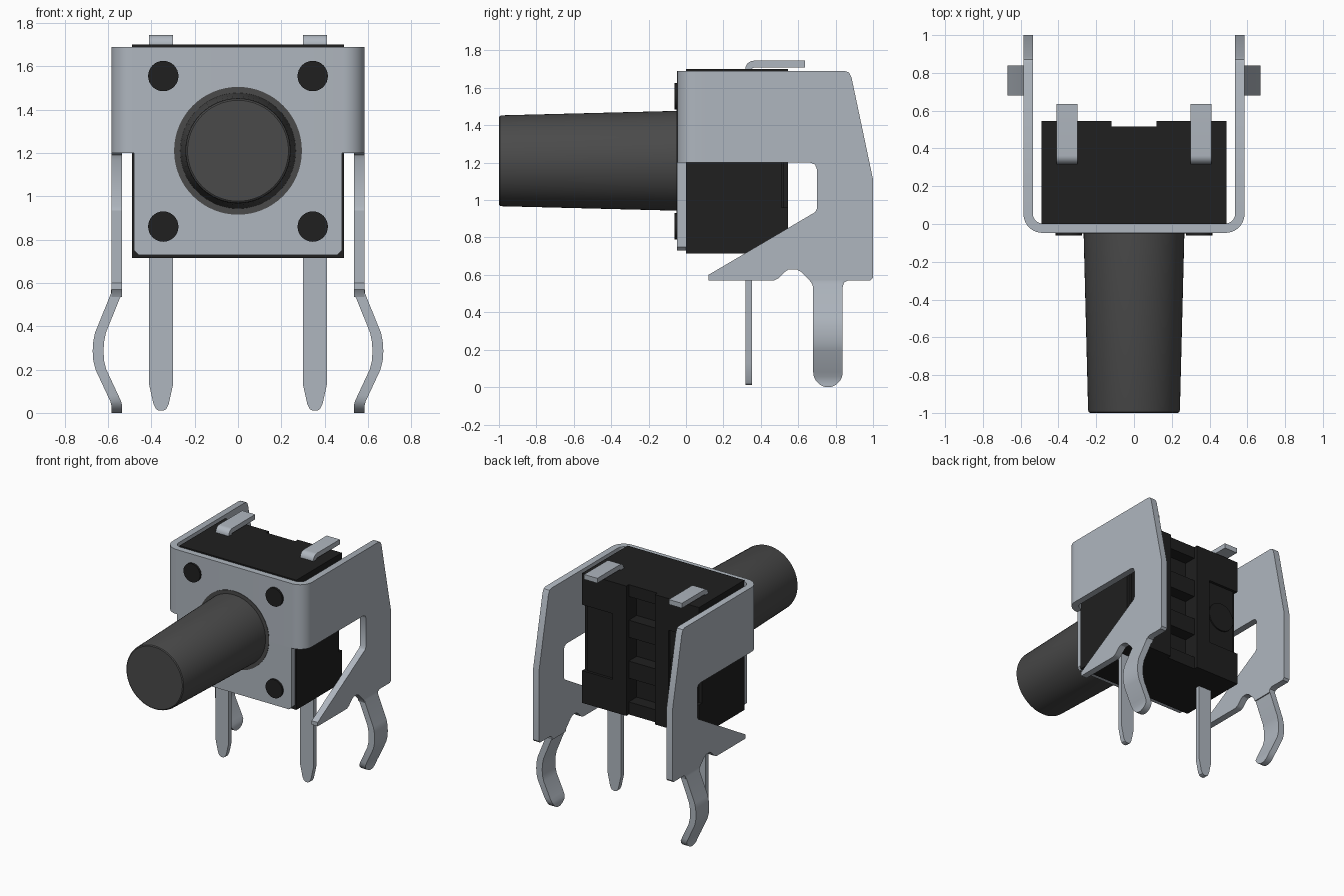
import bpy, bmesh, math

if "Cube" in bpy.data.objects:
    bpy.data.objects.remove(bpy.data.objects["Cube"])


def material(name, rgb):
    m = bpy.data.materials.new(name)
    m.use_nodes = True
    m.diffuse_color = (*rgb, 1)
    m.node_tree.nodes["Principled BSDF"].inputs["Base Color"].default_value = (*rgb, 1)
    return m


steel = material("brushed steel", (0.43, 0.47, 0.52))
black = material("black plastic", (0.014, 0.014, 0.014))
grey = material("dark grey plastic", (0.068, 0.068, 0.068))


def loft(name, rings, mat):
    """Closed solid through rings that share one point count."""
    bm = bmesh.new()
    loops = [[bm.verts.new(p) for p in ring] for ring in rings]
    for a, b in zip(loops, loops[1:]):
        for i in range(len(a)):
            j = (i + 1) % len(a)
            bm.faces.new((a[i], a[j], b[j], b[i]))
    bm.faces.new(loops[0])
    bm.faces.new(loops[-1])
    bmesh.ops.recalc_face_normals(bm, faces=bm.faces)
    me = bpy.data.meshes.new(name)
    bm.to_mesh(me)
    bm.free()
    me.materials.append(mat)
    ob = bpy.data.objects.new(name, me)
    bpy.context.collection.objects.link(ob)
    bpy.ops.object.select_all(action='DESELECT')
    ob.select_set(True)
    bpy.context.view_layer.objects.active = ob
    bpy.ops.object.shade_smooth_by_angle(angle=math.radians(32))
    return ob


def prism(name, pts, axis, lo, hi, mat):
    """Outline extruded along one axis."""
    place = {"x": lambda u, v, t: (t, u, v),
             "y": lambda u, v, t: (u, t, v),
             "z": lambda u, v, t: (u, v, t)}[axis]
    return loft(name, [[place(u, v, t) for u, v in pts] for t in (lo, hi)], mat)


def box(name, x, y, z, mat):
    pts = [(x[0], z[0]), (x[1], z[0]), (x[1], z[1]), (x[0], z[1])]
    return prism(name, pts, "y", y[0], y[1], mat)


def arc(cx, cy, r, start, end, n):
    steps = [math.radians(start + (end - start) * i / n) for i in range(n + 1)]
    return [(cx + r * math.cos(a), cy + r * math.sin(a)) for a in steps]


def circle(cx, cz, r, n=48):
    return arc(cx, cz, r, 0, 360, n)[:-1]


MID = 1.21          # height of the button axis
BOT, TOP = 0.715, 1.70
PLATE_TOP, STEP = 1.69, 1.20

# Moulded body with stepped back
box("body", (-0.49, 0.49), (0, 0.42), (BOT, TOP), black)
for z in ((BOT, 0.81), (0.99, 1.12), (1.30, 1.43), (1.61, TOP)):
    box("back_crossbar", (-0.12, 0.12), (0.42, 0.515), z, black)


def span(s, a, b):
    return tuple(sorted((s * a, s * b)))


for s, side in ((1, "left"), (-1, "right")):
    box(side + "_back_rib", span(s, 0.12, 0.235), (0.42, 0.545), (BOT, TOP), black)
    box(side + "_back_panel", span(s, 0.235, 0.465), (0.42, 0.525), (0.96, 1.46), black)
    for z in ((BOT, 0.96), (1.46, TOP)):
        box(side + "_back_corner", span(s, 0.235, 0.49), (0.42, 0.545), z, black)
    box(side + "_back_edge", span(s, 0.465, 0.49), (0.42, 0.51), (0.96, 1.46), black)
    # Rivet heads on the front
    for z in (0.86, 1.555):
        prism(side + "_rivet", circle(s * 0.345, z, 0.07, 32), "y", -0.062, 0, black)
prism("back_disc", circle(-0.35, MID, 0.108, 32), "y", 0.42, 0.535, black)

# Button stem and its flush collar
prism("button_collar", circle(0, MID, 0.295, 64), "y", -0.05, 0, grey)
loft("button", [[(x, y, z) for x, z in circle(0, MID, r, 64)]
                for y, r in ((0, 0.268), (-0.985, 0.243), (-0.995, 0.24), (-1, 0.233))], grey)

# Bracket front: lower plate, and upper band with rounded bends
c = 0.02
prism("front_plate", [(-0.48, STEP), (-0.48, 0.73 + c), (-0.48 + c, 0.73),
                      (0.48 - c, 0.73), (0.48, 0.73 + c), (0.48, STEP)],
      "y", -0.047, 0, steel)
half = arc(0.485, 0.053, 0.10, -90, 0, 10) + [(0.585, 0.1), (0.535, 0.1)]
half += arc(0.485, 0.053, 0.05, 0, -90, 10)
# The inner bend follows the plate thickness
outer, inner = half[:12], half[12:]
path = [(-x, y) for x, y in reversed(outer)] + outer
path += inner + [(-x, y) for x, y in reversed(inner)]
prism("front_band", path, "z", STEP, PLATE_TOP, steel)

# Bracket side wings
wing = [(0.1, PLATE_TOP), (0.85, PLATE_TOP), (0.872, 1.682), (0.885, 1.655), (1, 1.11),
        (1, 0.585), (0.985, 0.57), (0.865, 0.57), (0.845, 0.56), (0.838, 0.535),
        (0.68, 0.535), (0.67, 0.56), (0.615, 0.617), (0.59, 0.63), (0.55, 0.63),
        (0.53, 0.617), (0.495, 0.582), (0.47, 0.57), (0.12, 0.57), (0.12, 0.6),
        (0.69, 0.935), (0.70, 0.955), (0.70, 1.165), (0.69, 1.19), (0.665, STEP), (0.1, STEP)]
# Kinked snap legs: centreline as height and sideways position
kink = [(0.57, 0.56), (0.55, 0.562), (0.37, 0.635), (0.33, 0.643), (0.285, 0.646),
        (0.24, 0.643), (0.2, 0.633), (0.08, 0.577), (0.055, 0.565), (0.035, 0.56),
        (0.015, 0.56), (0.005, 0.56), (0, 0.56)]
for s, side in ((1, "left"), (-1, "right")):
    prism(side + "_wing", wing, "x", s * 0.535, s * 0.585, steel)
    rings = []
    for z, x in kink:
        w = 0.079
        if z < w:
            w = max(0.012, math.sqrt(w * w - (w - z) ** 2))
        rings.append([(s * (x + dx), 0.759 + dy, z) for dx, dy in
                      ((-0.025, -w), (0.025, -w), (0.025, w), (-0.025, w))])
    loft(side + "_snap_leg", rings, steel)

    # Contact pin with a tapered tip, and its folded upper tab
    tip = [(0.055, 0.75), (0.055, 0.13), (0.035, 0.04), (0.024, 0.018), (0.01, 0.01)]
    outline = [(s * 0.355 + x, z) for x, z in tip]
    outline += [(s * 0.355 - x, z) for x, z in reversed(tip)]
    prism(side + "_pin", outline, "y", 0.317, 0.353, steel)
    tab = [(0.635, 1.745), (0.635, 1.708)] + arc(0.362, 1.699, 0.009, 90, 180, 3)
    tab += [(0.353, 1.68), (0.317, 1.68)] + arc(0.362, 1.70, 0.045, 180, 90, 8)
    prism(side + "_pin_tab", tab, "x", s * 0.30, s * 0.41, steel)
